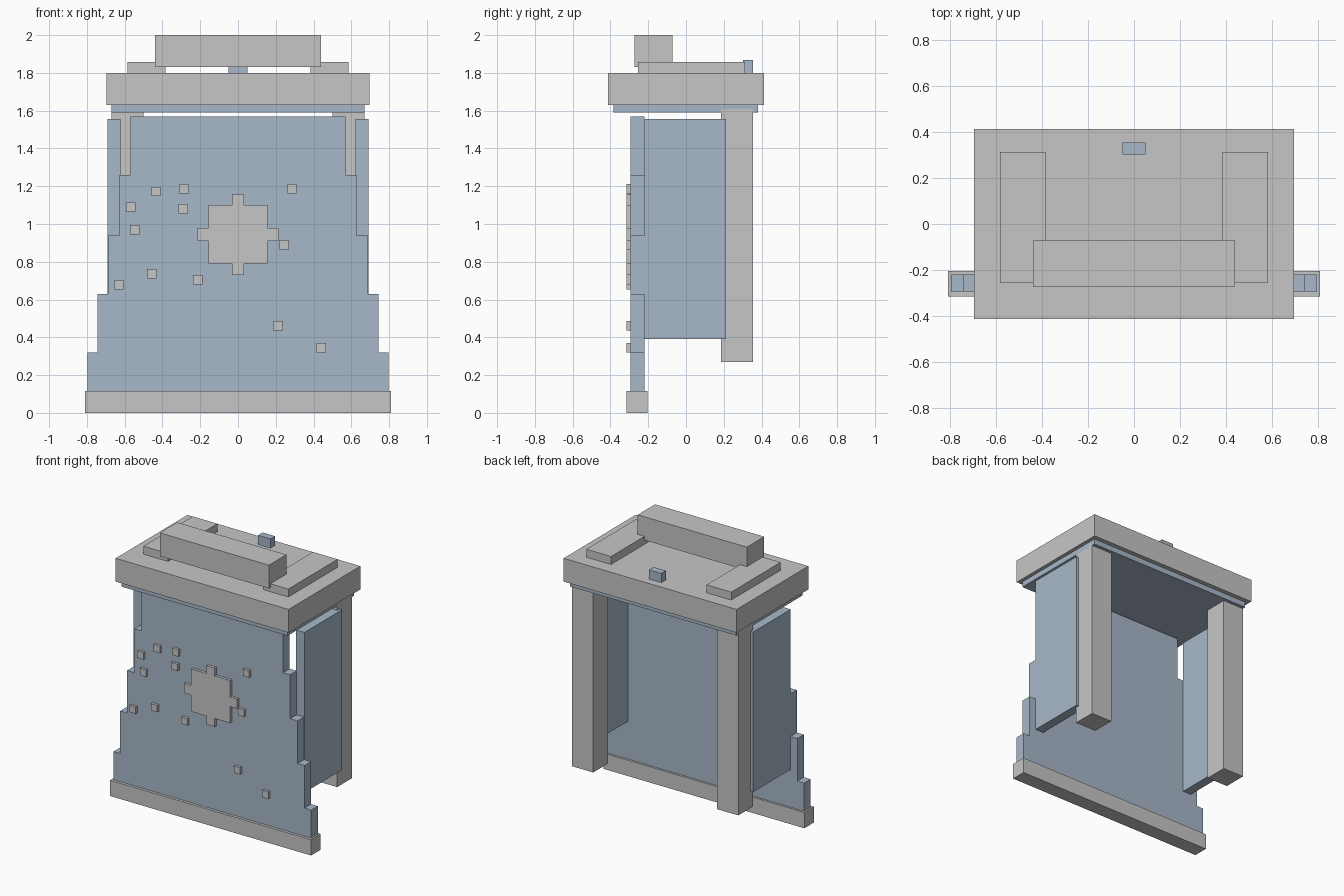
import bpy
import bmesh

cube = bpy.data.objects.get("Cube")
if cube:
    bpy.data.objects.remove(cube, do_unlink=True)


def material(name, rgb):
    m = bpy.data.materials.new(name)
    m.use_nodes = True
    m.diffuse_color = (*rgb, 1)
    m.node_tree.nodes["Principled BSDF"].inputs["Base Color"].default_value = (*rgb, 1)
    return m


STONE = material("warm grey", (0.57, 0.565, 0.57))
STEEL = material("pale blue", (0.39, 0.48, 0.585))


def finish(name, bm, mat):
    bmesh.ops.recalc_face_normals(bm, faces=bm.faces[:])
    mesh = bpy.data.meshes.new(name)
    bm.to_mesh(mesh)
    bm.free()
    mesh.materials.append(mat)
    obj = bpy.data.objects.new(name, mesh)
    bpy.context.collection.objects.link(obj)
    return obj


def box(name, mat, x, y, z):
    """Box given by its (low, high) range on each axis."""
    bm = bmesh.new()
    bmesh.ops.create_cube(bm, size=1)
    for v in bm.verts:
        v.co = [r[0] + (c + 0.5) * (r[1] - r[0]) for c, r in zip(v.co, (x, y, z))]
    return finish(name, bm, mat)


def pair(name, mat, x, y, z):
    """Box on the left (+x) and its mirror on the right."""
    box("left_" + name, mat, x, y, z)
    box("right_" + name, mat, (-x[1], -x[0]), y, z)


def stepped_plate(name, mat, y, bands):
    """Symmetric plate; bands are (half width, bottom, top) from low to high."""
    side = [(w, z) for w, low, high in bands for z in (low, high)]
    outline = side + [(-w, z) for w, z in reversed(side)]
    bm = bmesh.new()
    face = bm.faces.new([bm.verts.new((px, y[0], pz)) for px, pz in outline])
    out = bmesh.ops.extrude_face_region(bm, geom=[face])["geom"]
    moved = [g for g in out if isinstance(g, bmesh.types.BMVert)]
    bmesh.ops.translate(bm, verts=moved, vec=(0, y[1] - y[0], 0))
    return finish(name, bm, mat)


# Base bar and stepped front panel
box("base_bar", STONE, (-0.81, 0.81), (-0.315, -0.205), (0, 0.115))
stepped_plate("front_panel", STEEL, (-0.295, -0.22), [
    (0.797, 0.115, 0.32), (0.743, 0.32, 0.63), (0.687, 0.63, 0.94),
    (0.627, 0.94, 1.26), (0.57, 1.26, 1.57)])

# Emblem and scattered studs on the front
FRONT = (-0.315, -0.295)
stepped_plate("emblem", STONE, FRONT, [
    (0.033, 0.73, 0.79), (0.157, 0.79, 0.91), (0.214, 0.91, 0.98),
    (0.157, 0.98, 1.1), (0.033, 1.1, 1.157)])
studs = [(-0.567, 1.09), (-0.434, 1.172), (-0.286, 1.187), (-0.291, 1.081),
         (-0.546, 0.97), (-0.456, 0.737), (-0.212, 0.705), (-0.63, 0.678),
         (0.286, 1.187), (0.244, 0.89), (0.212, 0.461), (0.44, 0.344)]
R = 0.025
for i, (sx, sz) in enumerate(studs):
    box(f"stud_{i + 1}", STONE, (sx - R, sx + R), FRONT, (sz - R, sz + R))

# Side panels and rear legs
pair("side_panel", STEEL, (0.622, 0.69), (-0.22, 0.213), (0.39, 1.557))
pair("rear_leg", STONE, (0.5, 0.67), (0.185, 0.355), (0.27, 1.61))

# Top slab with its under plate
box("under_plate", STEEL, (-0.67, 0.67), (-0.385, 0.38), (1.59, 1.63))
box("top_slab", STONE, (-0.697, 0.697), (-0.413, 0.413), (1.63, 1.8))

# Rails, raised front bar and small rear block on the slab
pair("top_rail", STONE, (0.385, 0.584), (-0.255, 0.313), (1.8, 1.858))
box("top_bar", STONE, (-0.44, 0.44), (-0.272, -0.072), (1.83, 2.0))
box("rear_block", STEEL, (-0.05, 0.05), (0.303, 0.356), (1.8, 1.867))
